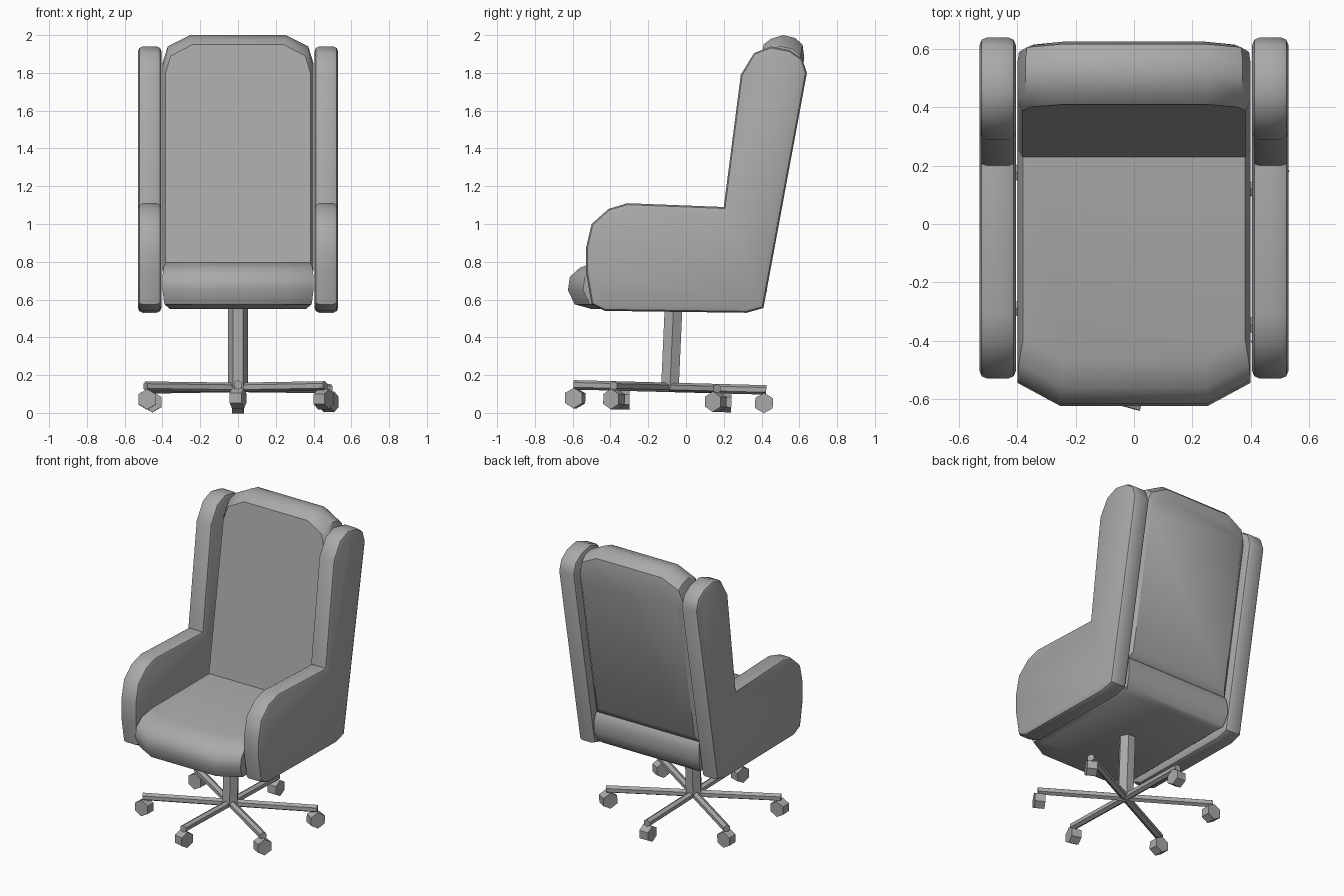
import bpy, bmesh, math
from mathutils import Matrix, Vector

cube = bpy.data.objects.get("Cube")
if cube:
    bpy.data.objects.remove(cube, do_unlink=True)

grey = bpy.data.materials.new("mid grey")
grey.use_nodes = True
COLOUR = (0.4, 0.4, 0.4, 1)
grey.diffuse_color = COLOUR
grey.node_tree.nodes["Principled BSDF"].inputs["Base Color"].default_value = COLOUR


def finish(name, bm, angle=None):
    bmesh.ops.recalc_face_normals(bm, faces=bm.faces[:])
    mesh = bpy.data.meshes.new(name)
    bm.to_mesh(mesh)
    bm.free()
    mesh.materials.append(grey)
    obj = bpy.data.objects.new(name, mesh)
    bpy.context.collection.objects.link(obj)
    if angle:
        bpy.ops.object.select_all(action="DESELECT")
        obj.select_set(True)
        bpy.context.view_layer.objects.active = obj
        bpy.ops.object.shade_smooth_by_angle(angle=math.radians(angle))
    return obj


def loft(name, rings, angle):
    """Bridge closed rings of points and cap both ends."""
    bm = bmesh.new()
    loops = [[bm.verts.new(p) for p in ring] for ring in rings]
    n = len(loops[0])
    for a, b in zip(loops, loops[1:]):
        for i in range(n):
            j = (i + 1) % n
            bm.faces.new((a[i], a[j], b[j], b[i]))
    bm.faces.new(loops[0])
    bm.faces.new(loops[-1])
    return finish(name, bm, angle)


def prism(name, radius, start, end, spin=0):
    """Six-sided bar between two points."""
    start, end = Vector(start), Vector(end)
    axis = end - start
    turn = axis.to_track_quat("Z", "Y").to_matrix().to_4x4()
    bm = bmesh.new()
    bmesh.ops.create_cone(bm, cap_ends=True, segments=6, radius1=radius,
                          radius2=radius, depth=axis.length,
                          matrix=Matrix.Translation((start + end) / 2) @ turn
                          @ Matrix.Rotation(spin, 4, "Z"))
    return finish(name, bm)


# Seat cushion: rings of height, front, half width, back
def seat_ring(z, front, half, back):
    right = [(half, back, z), (half, front + 0.08, z), (half * 0.63, front, z)]
    return right + [(-x, y, h) for x, y, h in reversed(right)]


loft("seat_cushion", [seat_ring(*r) for r in (
    (0.55, -0.50, 0.36, 0.36), (0.575, -0.59, 0.39, 0.40),
    (0.65, -0.625, 0.40, 0.43), (0.72, -0.615, 0.40, 0.43),
    (0.77, -0.56, 0.395, 0.42), (0.80, -0.47, 0.38, 0.39))], 40)


# Backrest cushion: rings of base depth, lean, half width, top, bottom
def back_ring(y, lean, half, top, bottom):
    right = [(half, bottom), (half, top - 0.15),
             (half * 0.93, top - 0.06), (half * 0.63, top)]
    outline = right + [(-x, z) for x, z in reversed(right)]
    return [(x, y + lean * (z - 0.8), z) for x, z in outline]


loft("backrest_cushion", [back_ring(*r) for r in (
    (0.23, 0.157, 0.383, 1.95, 0.79), (0.26, 0.16, 0.40, 1.98, 0.76),
    (0.31, 0.17, 0.40, 2.00, 0.75), (0.37, 0.175, 0.40, 1.985, 0.75),
    (0.41, 0.18, 0.395, 1.95, 0.77), (0.432, 0.18, 0.37, 1.88, 0.82))], 40)

# Padded side wings with armrests
PROFILE = [(-0.50, 0.575), (-0.43, 0.54), (0.32, 0.53), (0.41, 0.555),
           (0.64, 1.80), (0.615, 1.875), (0.55, 1.92), (0.45, 1.94),
           (0.36, 1.905), (0.29, 1.79), (0.20, 1.09), (-0.31, 1.11),
           (-0.41, 1.08), (-0.50, 1.00), (-0.53, 0.87), (-0.53, 0.75)]
for side, sign in (("left", 1), ("right", -1)):
    bm = bmesh.new()
    face = bm.faces.new([bm.verts.new((sign * 0.405, y, z)) for y, z in PROFILE])
    out = bmesh.ops.extrude_face_region(bm, geom=[face])["geom"]
    moved = [v for v in out if isinstance(v, bmesh.types.BMVert)]
    bmesh.ops.translate(bm, verts=moved, vec=(sign * 0.125, 0, 0))
    bmesh.ops.recalc_face_normals(bm, faces=bm.faces[:])
    rims = [e for e in bm.edges
            if abs(e.verts[0].co.x - e.verts[1].co.x) < 1e-4]
    bmesh.ops.bevel(bm, geom=rims, offset=0.026, segments=2, profile=0.5,
                    affect="EDGES")
    finish(side + "_wing", bm, 40)

# Swivel base, built upright and then tipped slightly
HUB = Vector((0, -0.085, 0.135))
parts = [prism("column", 0.054, HUB, HUB + Vector((0, 0.008, 0.43)), math.pi / 6)]
LEGS = ((270, 0.51, -15), (327, 0.55, -30), (27, 0.55, -30),
        (90, 0.51, 0), (147, 0.55, 90), (207, 0.55, 90))
for i, (azimuth, reach, yaw) in enumerate(LEGS, 1):
    a, w = math.radians(azimuth), math.radians(yaw)
    out = Vector((math.cos(a), math.sin(a), 0))
    parts.append(prism(f"leg_{i}", 0.025, HUB, HUB + out * reach))
    wheel = HUB + out * (reach - 0.01) - Vector((0, 0, 0.07))
    axle = Vector((math.cos(w), math.sin(w), 0)) * 0.033
    parts.append(prism(f"wheel_{i}", 0.054, wheel - axle, wheel + axle))

tip = (Matrix.Translation(HUB) @ Matrix.Rotation(math.radians(-1.5), 4, "X")
       @ Matrix.Translation(-HUB))
for obj in parts:
    obj.data.transform(tip)
